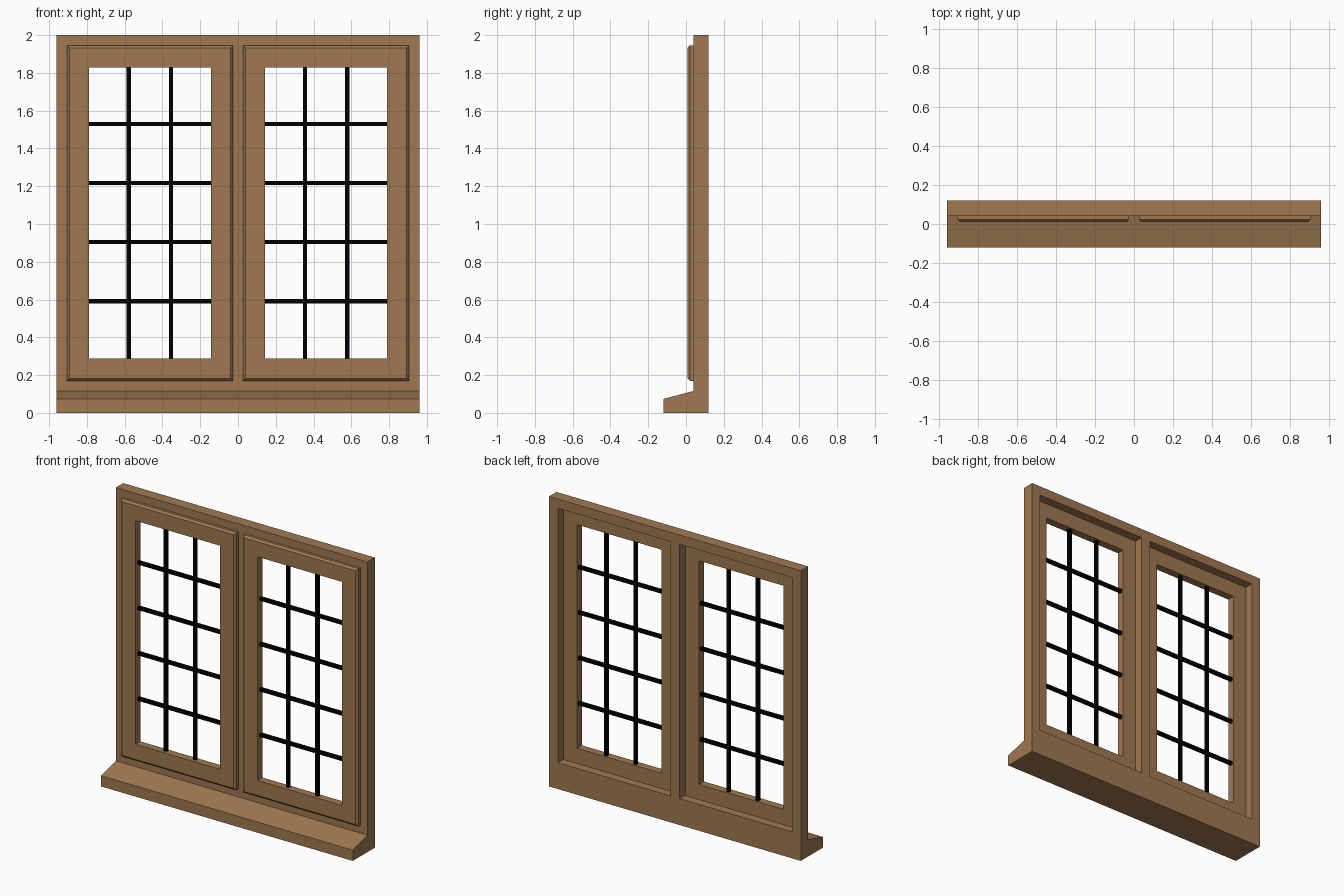
import bpy, bmesh

if "Cube" in bpy.data.objects:
    bpy.data.objects.remove(bpy.data.objects["Cube"])


def material(name, rgba):
    m = bpy.data.materials.new(name)
    m.diffuse_color = rgba
    m.use_nodes = True
    m.node_tree.nodes["Principled BSDF"].inputs["Base Color"].default_value = m.diffuse_color
    return m


WOOD = material("brown_wood", (0.35, 0.19, 0.084, 1))
LEAD = material("black_lead", (0.0, 0.0, 0.0, 1))


def finish(name, bm, mat):
    bmesh.ops.recalc_face_normals(bm, faces=bm.faces)
    me = bpy.data.meshes.new(name)
    bm.to_mesh(me)
    bm.free()
    me.materials.append(mat)
    ob = bpy.data.objects.new(name, me)
    bpy.context.collection.objects.link(ob)
    return ob


def box(name, x, y, z, mat):
    bm = bmesh.new()
    bmesh.ops.create_cube(bm, size=1)
    for v in bm.verts:
        v.co = [r[0] if c < 0 else r[1] for c, r in zip(v.co, (x, y, z))]
    return finish(name, bm, mat)


def ring(name, x, z, profile, mat):
    """Rectangular frame with mitred corners; profile is (inset, y)."""
    bm = bmesh.new()
    corners = [(x[0], z[0], 1, 1), (x[1], z[0], -1, 1),
               (x[1], z[1], -1, -1), (x[0], z[1], 1, -1)]
    loops = [[bm.verts.new((cx + sx * i, y, cz + sz * i)) for i, y in profile]
             for cx, cz, sx, sz in corners]
    n = len(profile)
    for k in range(4):
        a, b = loops[k], loops[(k + 1) % 4]
        for j in range(n):
            m = (j + 1) % n
            bm.faces.new((a[j], a[m], b[m], b[j]))
    return finish(name, bm, mat)


def span(side, a, b):
    return tuple(sorted((side * a, side * b)))


# outer frame and sloping sill, one extruded profile
bm = bmesh.new()
section = [(-0.12, 0), (0.12, 0), (0.12, 2), (0.04, 2), (0.04, 0.116), (-0.12, 0.074)]
face = bm.faces.new([bm.verts.new((-0.96, y, z)) for y, z in section])
ext = bmesh.ops.extrude_face_region(bm, geom=[face])
for v in ext["geom"]:
    if isinstance(v, bmesh.types.BMVert):
        v.co.x = 0.96
frame = finish("window_frame", bm, WOOD)

# two openings through the frame
for side in (-1, 1):
    cutter = box("opening_cutter", span(side, 0.036, 0.893), (0.0, 0.2), (0.182, 1.936), WOOD)
    cutter.hide_render = True
    mod = frame.modifiers.new("opening", "BOOLEAN")
    mod.operation = "DIFFERENCE"
    mod.solver = "EXACT"
    mod.object = cutter
    bpy.context.view_layer.objects.active = frame
    bpy.ops.object.modifier_apply(modifier=mod.name)
    bpy.data.objects.remove(cutter)

# sashes: lipped and chamfered in front, recessed behind
SASH = [(0, 0.04), (0, 0.022), (0.013, 0.009), (0.117, 0.009),
        (0.117, 0.062), (0.012, 0.062), (0.012, 0.04)]
for side, tag in ((-1, "left"), (1, "right")):
    ring(tag + "_sash", span(side, 0.026, 0.905), (0.17, 1.946), SASH, WOOD)
    gx, gz = span(side, 0.143, 0.788), (0.287, 1.829)
    # glazing bars
    for i, c in enumerate((0.354, 0.578)):
        x = side * c
        box(f"{tag}_upright_bar_{i}", (x - 0.011, x + 0.011), (0.031, 0.051), gz, LEAD)
    for i in range(4):
        z = 0.591 + 0.313 * i
        box(f"{tag}_cross_bar_{i}", gx, (0.0305, 0.0515), (z - 0.011, z + 0.011), LEAD)
